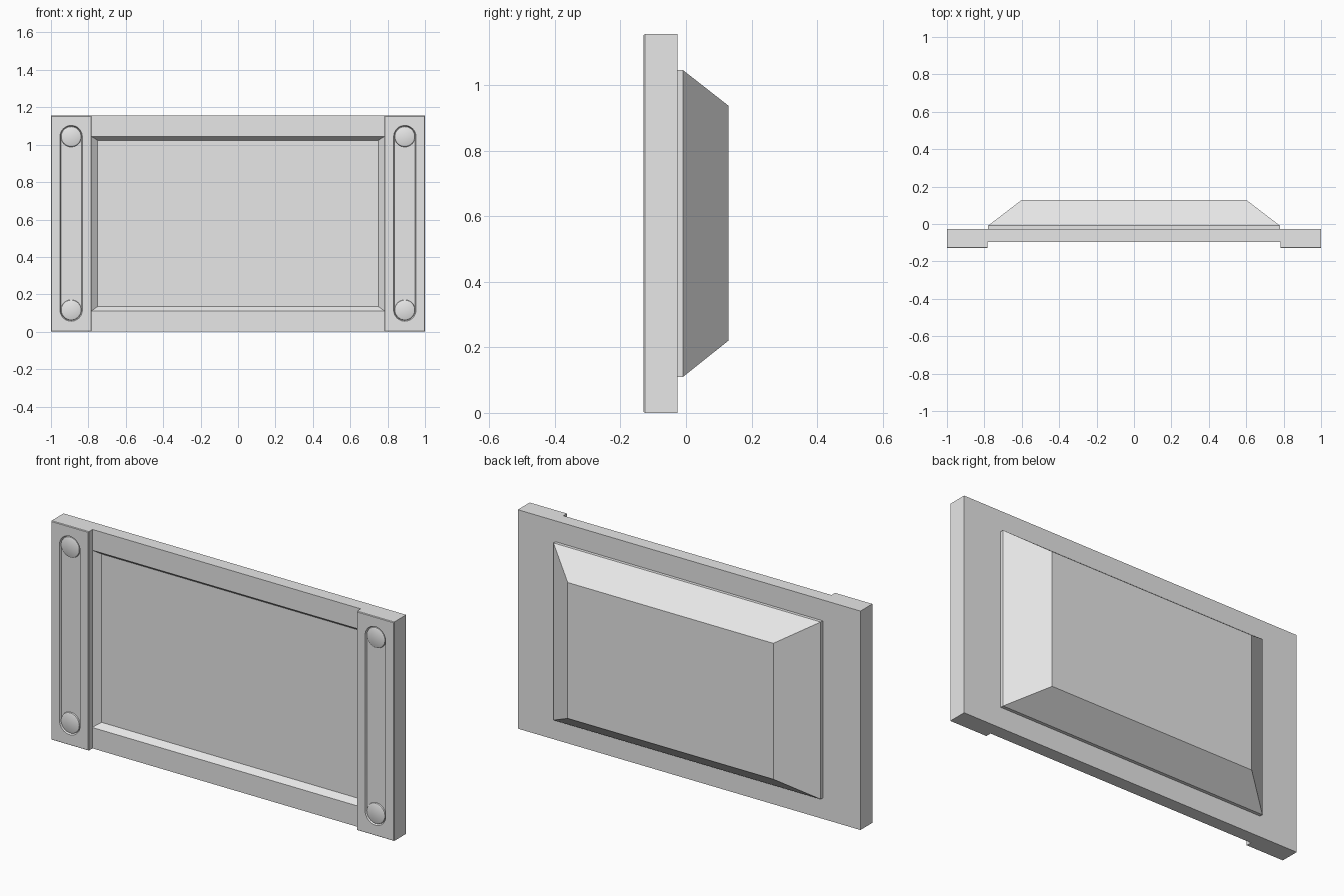
import bpy
import bmesh
from math import sin, cos, pi

cube = bpy.data.objects.get("Cube")
if cube:
    bpy.data.objects.remove(cube, do_unlink=True)

grey = bpy.data.materials.new("light grey")
grey.use_nodes = True
grey.diffuse_color = (0.8, 0.8, 0.8, 1)
grey.node_tree.nodes["Principled BSDF"].inputs["Base Color"].default_value = (0.8, 0.8, 0.8, 1)

HEIGHT = 1.155
COLUMN_X = 0.892
KNOB_Z = (0.116, 1.043)


def rect(x0, x1, z0, z1, y):
    return [(x0, y, z0), (x1, y, z0), (x1, y, z1), (x0, y, z1)]


def stadium(radius, y, low, high, steps=16):
    """Upright slot outline; equal low and high give a circle."""
    points = []
    for centre, start in ((high, 0), (low, pi)):
        for i in range(steps + 1):
            a = start + pi * i / steps
            points.append((COLUMN_X + radius * cos(a), y, centre + radius * sin(a)))
    return points


def add_rings(bm, rings):
    """Bridge successive outlines and return their vertex loops."""
    loops = [[bm.verts.new(p) for p in ring] for ring in rings]
    for a, b in zip(loops, loops[1:]):
        for i in range(len(a)):
            j = (i + 1) % len(a)
            bm.faces.new((a[i], a[j], b[j], b[i]))
    return loops


def loop_edges(bm, loop):
    found = []
    for i, v in enumerate(loop):
        w = loop[(i + 1) % len(loop)]
        found.append(bm.edges.get((v, w)) or bm.edges.new((v, w)))
    return found


def finish(bm, name, smooth=False):
    bmesh.ops.remove_doubles(bm, verts=bm.verts, dist=0.00001)
    bmesh.ops.recalc_face_normals(bm, faces=bm.faces)
    mesh = bpy.data.meshes.new(name)
    bm.to_mesh(mesh)
    bm.free()
    mesh.materials.append(grey)
    obj = bpy.data.objects.new(name, mesh)
    bpy.context.collection.objects.link(obj)
    if smooth:
        bpy.ops.object.select_all(action="DESELECT")
        obj.select_set(True)
        bpy.context.view_layer.objects.active = obj
        bpy.ops.object.shade_smooth_by_angle()
    return obj


def mirror_copy(obj, name):
    mesh = obj.data.copy()
    bm = bmesh.new()
    bm.from_mesh(mesh)
    for v in bm.verts:
        v.co.x = -v.co.x
    bmesh.ops.reverse_faces(bm, faces=bm.faces)
    bm.to_mesh(mesh)
    bm.free()
    bpy.context.collection.objects.link(bpy.data.objects.new(name, mesh))


# Panel: recessed screen, frame and tapered rear housing
bm = bmesh.new()
loops = add_rings(bm, [
    rect(-0.75, 0.75, 0.135, 1.023, -0.066),
    rect(-0.785, 0.785, 0.11, 1.045, -0.095),
    rect(-1, 1, 0, HEIGHT, -0.095),
    rect(-1, 1, 0, HEIGHT, -0.026),
    rect(-0.78, 0.78, 0.11, 1.045, -0.026),
    rect(-0.78, 0.78, 0.11, 1.045, -0.009),
    rect(-0.6, 0.6, 0.22, 0.937, 0.129),
])
bm.faces.new(loops[0])
bm.faces.new(loops[-1])
finish(bm, "screen_panel")

# Side column with a rounded slot sunk into its front
bm = bmesh.new()
outer = add_rings(bm, [
    rect(0.783, 1, 0, HEIGHT, -0.095),
    rect(0.783, 1, 0, HEIGHT, -0.125),
    rect(0.786, 0.997, 0.003, HEIGHT - 0.003, -0.129),
])
slot = add_rings(bm, [stadium(0.06, -0.129, *KNOB_Z), stadium(0.055, -0.119, *KNOB_Z)])
bm.faces.new(slot[-1])
bmesh.ops.triangle_fill(bm, use_beauty=True,
                        edges=loop_edges(bm, outer[-1]) + loop_edges(bm, slot[0]))
column = finish(bm, "left_column", smooth=True)
mirror_copy(column, "right_column")

# Round buttons at both ends of each slot
for place, z in zip(("lower", "upper"), KNOB_Z):
    bm = bmesh.new()
    rings = add_rings(bm, [
        stadium(0.055, -0.119, z, z),
        stadium(0.053, -0.125, z, z),
        stadium(0.047, -0.128, z, z),
    ])
    bm.faces.new(rings[-1])
    button = finish(bm, place + "_left_button", smooth=True)
    mirror_copy(button, place + "_right_button")
